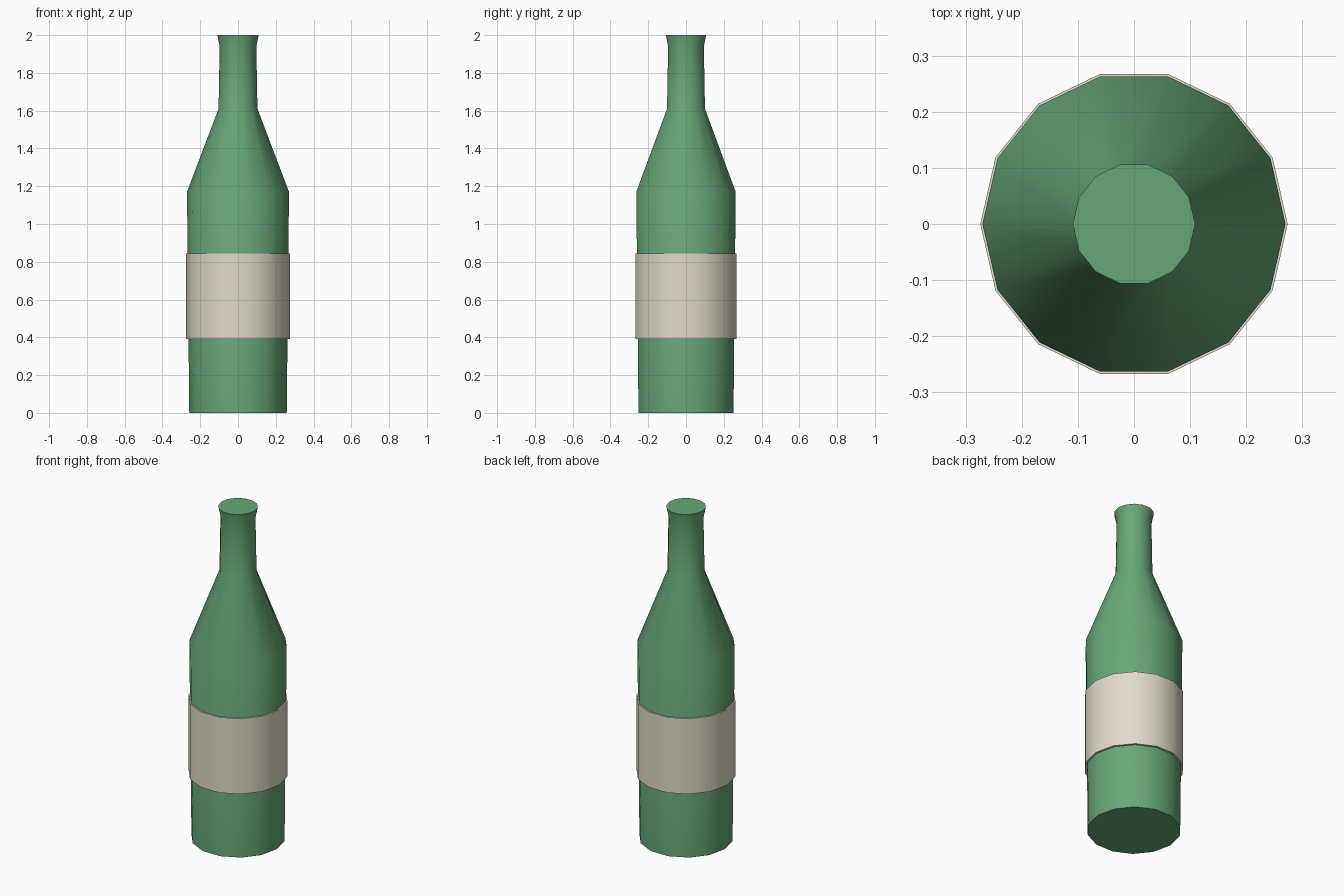
import bpy, bmesh, math

SIDES = 14

if "Cube" in bpy.data.objects:
    bpy.data.objects.remove(bpy.data.objects["Cube"], do_unlink=True)


def make_material(name, rgb):
    mat = bpy.data.materials.new(name)
    mat.use_nodes = True
    mat.diffuse_color = (*rgb, 1)
    bsdf = next(n for n in mat.node_tree.nodes if n.type == "BSDF_PRINCIPLED")
    bsdf.inputs["Base Color"].default_value = (*rgb, 1)
    bsdf.inputs["Roughness"].default_value = 0.6
    return mat


def lathe(name, profile, mat, closed=False):
    """Turn (radius, height) points around z; open profiles get end caps."""
    bm = bmesh.new()
    rings = []
    for r, z in profile:
        rings.append([bm.verts.new((r * math.cos(math.tau * i / SIDES),
                                    r * math.sin(math.tau * i / SIDES), z))
                      for i in range(SIDES)])
    following = rings[1:] + (rings[:1] if closed else [])
    for low, high in zip(rings, following):
        for i in range(SIDES):
            j = (i + 1) % SIDES
            bm.faces.new((low[i], low[j], high[j], high[i]))
    if not closed:
        bm.faces.new(rings[0][::-1])
        bm.faces.new(rings[-1])
    bmesh.ops.recalc_face_normals(bm, faces=bm.faces)
    mesh = bpy.data.meshes.new(name)
    bm.to_mesh(mesh)
    bm.free()
    mesh.materials.append(mat)
    obj = bpy.data.objects.new(name, mesh)
    bpy.context.collection.objects.link(obj)
    bpy.ops.object.select_all(action="DESELECT")
    obj.select_set(True)
    bpy.context.view_layer.objects.active = obj
    bpy.ops.object.shade_smooth_by_angle(angle=math.radians(40))
    return obj


green = make_material("green glass", (0.135, 0.39, 0.182))
cream = make_material("cream paper", (0.75, 0.71, 0.59))

# Bottle: tapered body, sloping shoulder, slim neck and flared lip
lathe("bottle", [(0.258, 0), (0.27, 1.17), (0.103, 1.61),
                 (0.097, 1.94), (0.109, 2.0)], green)

# Paper band wrapped around the body
lathe("label_band", [(0.274, 0.39), (0.274, 0.845),
                     (0.262, 0.845), (0.258, 0.39)], cream, closed=True)
